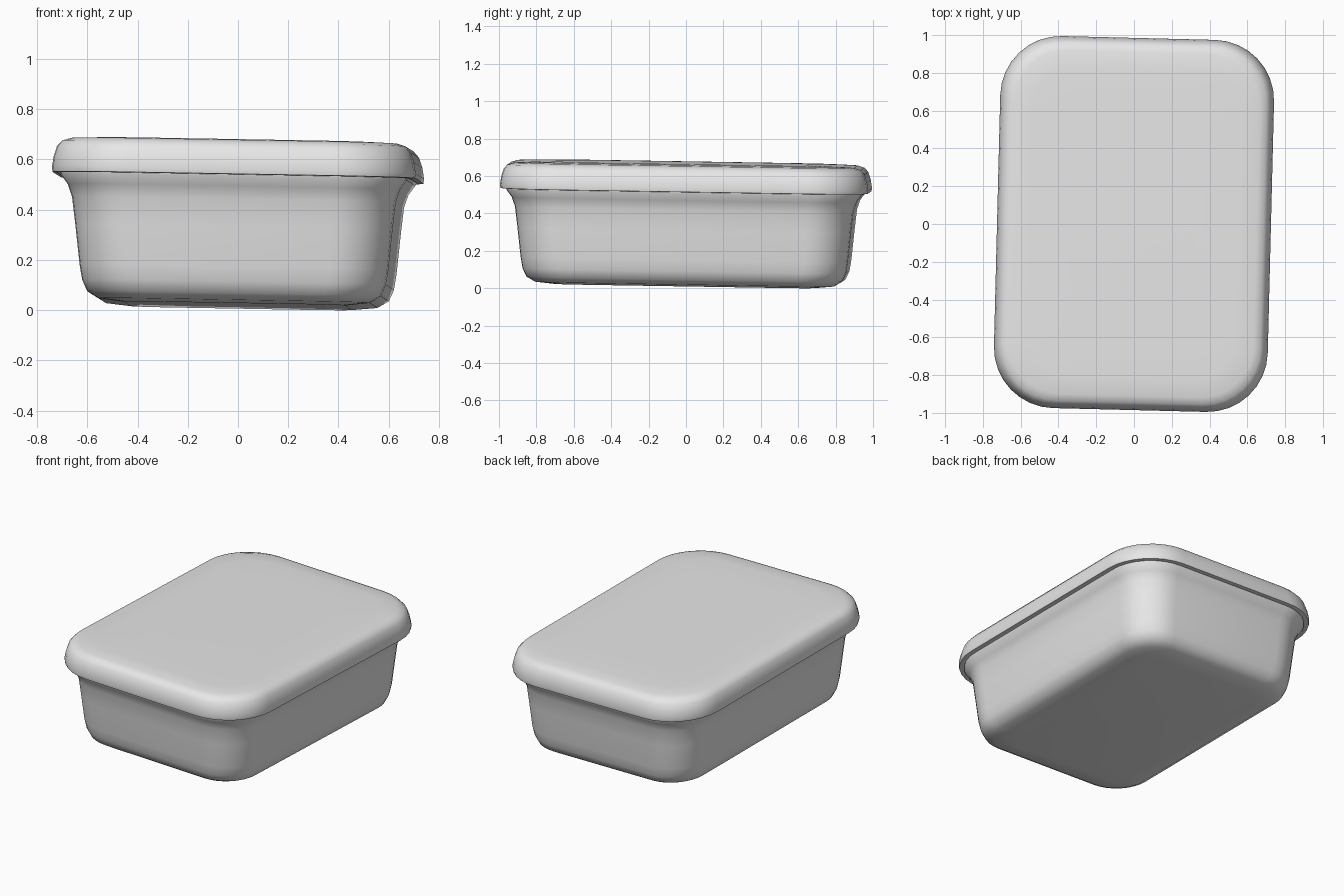
import bpy, bmesh, math

cube = bpy.data.objects.get("Cube")
if cube:
    bpy.data.objects.remove(cube, do_unlink=True)

grey = bpy.data.materials.new("plain grey")
grey.use_nodes = True
colour = (0.8, 0.8, 0.8, 1)
grey.diffuse_color = colour
grey.node_tree.nodes["Principled BSDF"].inputs["Base Color"].default_value = colour

TURN = -0.025      # slight twist on the ground
STEPS = 8          # segments per rounded corner


def outline(hx, hy, r):
    """Points of a rounded rectangle, counter-clockwise."""
    pts = []
    for k, (sx, sy) in enumerate([(1, 1), (-1, 1), (-1, -1), (1, -1)]):
        for i in range(STEPS + 1):
            a = (k + i / STEPS) * math.pi / 2
            pts.append((sx * (hx - r) + r * math.cos(a),
                        sy * (hy - r) + r * math.sin(a)))
    return pts


def loft(name, profile, cap_first=False, cap_last=False):
    """Stack rounded rectangles of (half width, extra length, radius, height)."""
    bm = bmesh.new()
    rings = []
    for hx, extra, r, z in profile:
        ring = []
        for x, y in outline(hx, hx + extra, r):
            u = x * math.cos(TURN) - y * math.sin(TURN)
            v = x * math.sin(TURN) + y * math.cos(TURN)
            # the whole box leans slightly to the back left
            ring.append(bm.verts.new((u, v, z - 0.018 * u - 0.016 * v)))
        rings.append(ring)
    n = len(rings[0])
    for lo, hi in zip(rings, rings[1:]):
        for i in range(n):
            j = (i + 1) % n
            bm.faces.new((lo[i], lo[j], hi[j], hi[i]))
    if cap_first:
        bm.faces.new(rings[0][::-1])
    if cap_last:
        bm.faces.new(rings[-1])
    mesh = bpy.data.meshes.new(name)
    bm.to_mesh(mesh)
    bm.free()
    mesh.materials.append(grey)
    obj = bpy.data.objects.new(name, mesh)
    bpy.context.collection.objects.link(obj)
    bpy.ops.object.select_all(action="DESELECT")
    obj.select_set(True)
    bpy.context.view_layer.objects.active = obj
    bpy.ops.object.shade_smooth_by_angle(angle=math.radians(50))
    return obj


# Tapered container with a soft base and a flared rim
loft("container", [
    (0.44, 0.26, 0.16, 0.017),
    (0.54, 0.26, 0.20, 0.028),
    (0.585, 0.26, 0.22, 0.055),
    (0.605, 0.26, 0.23, 0.10),
    (0.615, 0.26, 0.23, 0.16),
    (0.632, 0.26, 0.24, 0.32),
    (0.645, 0.26, 0.25, 0.43),
    (0.662, 0.26, 0.26, 0.48),
    (0.69, 0.26, 0.28, 0.518),
    (0.69, 0.26, 0.28, 0.54),
], cap_first=True)

# Overhanging lid with a rounded edge and a nearly flat top
loft("lid", [
    (0.66, 0.26, 0.27, 0.535),
    (0.705, 0.26, 0.30, 0.525),
    (0.722, 0.26, 0.32, 0.527),
    (0.725, 0.26, 0.32, 0.545),
    (0.718, 0.26, 0.32, 0.59),
    (0.705, 0.26, 0.31, 0.63),
    (0.685, 0.26, 0.30, 0.653),
    (0.65, 0.26, 0.28, 0.664),
    (0.56, 0.26, 0.24, 0.668),
    (0.40, 0.26, 0.18, 0.670),
], cap_last=True)
